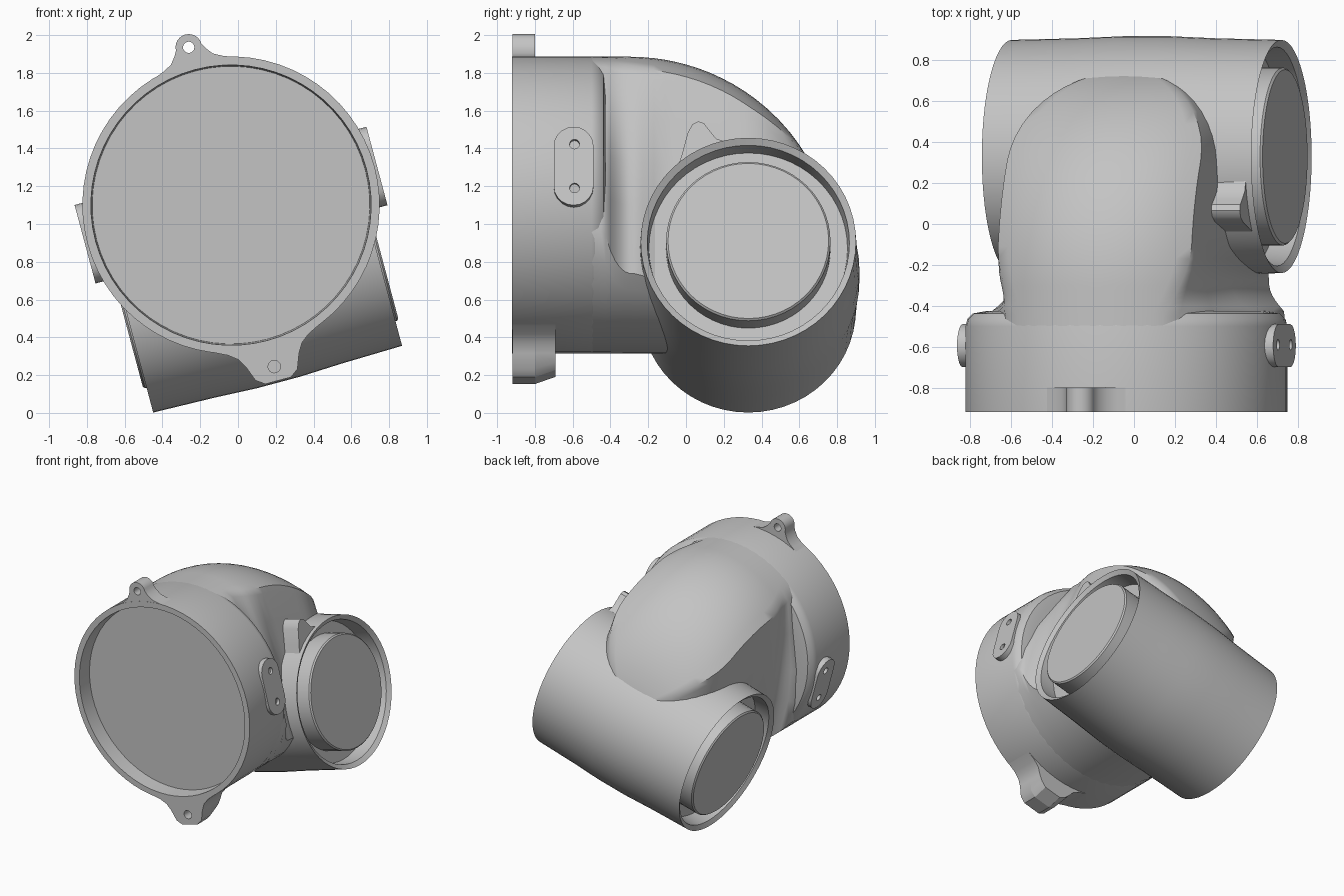
import bpy, bmesh
from math import sin, cos, pi, sqrt, radians
from mathutils import Matrix

if "Cube" in bpy.data.objects:
    bpy.data.objects.remove(bpy.data.objects["Cube"], do_unlink=True)

grey = bpy.data.materials.new("cast_grey")
grey.use_nodes = True
grey.diffuse_color = (0.55, 0.55, 0.55, 1)
grey.node_tree.nodes["Principled BSDF"].inputs["Base Color"].default_value = (0.55, 0.55, 0.55, 1)

# Whole housing is rolled about the main bore axis
FRAME = Matrix.Translation((-0.037, 0, 1.1)) @ Matrix.Rotation(radians(-15), 4, "Y")
ACROSS = Matrix(((0, 0, 1, 0), (1, 0, 0, 0), (0, 1, 0, 0), (0, 0, 0, 1)))
FACING = Matrix.Rotation(pi / 2, 4, "X")
BORE = 0.787


def finish(name, bm, angle=35):
    bmesh.ops.recalc_face_normals(bm, faces=bm.faces)
    mesh = bpy.data.meshes.new(name)
    bm.to_mesh(mesh)
    bm.free()
    obj = bpy.data.objects.new(name, mesh)
    bpy.context.collection.objects.link(obj)
    obj.data.materials.append(grey)
    obj.matrix_world = FRAME
    bpy.ops.object.select_all(action="DESELECT")
    obj.select_set(True)
    bpy.context.view_layer.objects.active = obj
    bpy.ops.object.shade_smooth_by_angle(angle=radians(angle))
    return obj


def loft(name, rings, angle=35):
    """Skin a list of equal closed rings and cap both ends."""
    bm = bmesh.new()
    rows = [[bm.verts.new(p) for p in ring] for ring in rings]
    n = len(rows[0])
    for a, b in zip(rows, rows[1:]):
        for i in range(n):
            j = (i + 1) % n
            bm.faces.new((a[i], a[j], b[j], b[i]))
    bm.faces.new(rows[0])
    bm.faces.new(rows[-1])
    return finish(name, bm, angle)


def circle(r, x=0, y=0, n=20):
    return [(x + r * cos(2 * pi * i / n), y + r * sin(2 * pi * i / n)) for i in range(n)]


def plate(name, outlines, axes, lo, hi):
    """Extrude a filled outline (with holes) from lo to hi along its normal."""
    curve = bpy.data.curves.new(name, "CURVE")
    curve.dimensions = "2D"
    curve.fill_mode = "BOTH"
    curve.extrude = (hi - lo) / 2
    for pts in outlines:
        s = curve.splines.new("POLY")
        s.points.add(len(pts) - 1)
        for p, (x, y) in zip(s.points, pts):
            p.co = (x, y, 0, 1)
        s.use_cyclic_u = True
    tmp = bpy.data.objects.new(name, curve)
    bpy.context.collection.objects.link(tmp)
    mesh = tmp.to_mesh()
    bm = bmesh.new()
    bm.from_mesh(mesh)
    tmp.to_mesh_clear()
    bpy.data.objects.remove(tmp)
    bpy.data.curves.remove(curve)
    bmesh.ops.remove_doubles(bm, verts=bm.verts, dist=0.0005)
    bm.transform(axes @ Matrix.Translation((0, 0, (lo + hi) / 2)))
    return finish(name, bm)


def lug_outline(half, side):
    """Mirror half a lug and close it with an arc buried in the rim wall."""
    foot = [(0.764 * sin(a), side * 0.764 * cos(a)) for a in (0.05 * i for i in range(-7, 8))]
    return half + [(-x, z) for x, z in reversed(half) if x > 0] + foot


# Main round flange with recessed front plate and rounded rear shoulder
profile = [(0.735, -0.80), (0.742, -0.92), (BORE, -0.92), (BORE, -0.5),
           (0.778, -0.465), (0.75, -0.437), (0.68, -0.425)]
loft("main_flange", [[(x, y, z) for x, z in circle(r, n=64)] for r, y in profile])

# Cross barrel with nearly flush discs set in annular grooves at both ends
half = [(0.425, 0.70), (0.435, 0.69), (0.435, 0.54), (0.525, 0.54),
        (0.535, 0.66), (0.57, 0.682), (0.578, 0.35), (0.588, 0.12)]
profile = half + [(r, -x) for r, x in reversed(half)]
loft("cross_barrel", [[(x, y, z) for y, z in circle(r, 0.33, -0.384, 56)] for r, x in profile])


# Elbow: a domed cover over side walls, flared at the flange, dropping to the barrel
def ramp(y, start, end):
    t = min(max((y - start) / (end - start), 0), 1)
    return t * t * (3 - 2 * t)


def elbow_ring(y):
    drop = 1.08 - sqrt(1.166 - max(y + 0.3, 0) ** 2)
    w = 0.37 + 0.12 * sin(pi / 2 * min(max((y + 0.45) / 0.35, 0), 1))
    if y > 0.3:
        w = 0.49 * sqrt(max(1 - ((y - 0.3) / 0.45) ** 2, 0.0005))
    flare = 0.13 * max(0, min(1, (-0.29 - y) / 0.14)) ** 2
    base = 0.58 - 0.06 * ramp(y, -0.27, -0.1) + flare
    base = min(base, w + 0.03) if y > 0.1 else base
    floor = BORE - 0.4 * ramp(y, 0.2, 0.5)
    radius = BORE - 0.001
    n = 16
    top = [w * (2 * i / n - 1) for i in range(n + 1)]
    ring = [(x, sqrt(radius ** 2 - x * x) - drop) for x in top]
    edge = ring[-1][1]
    low = min(-0.15, edge - 0.2)
    f = base - w
    side = [(w + 0.2 * f, edge - 0.05), (w + 0.5 * f, edge * 0.65 + low * 0.35),
            (w + 0.85 * f, edge * 0.3 + low * 0.7), (base, low)]
    under = [base * (1 - 2 * i / n) for i in range(n + 1)]
    bottom = [(x, -min(sqrt(radius ** 2 - x * x), floor)) for x in under]
    ring += side + bottom + [(-x, z) for x, z in reversed(side)]
    return [(x, y, z) for x, z in ring]


stations = [-0.5 + 0.025 * i for i in range(10)] + [-0.23 + 0.06 * i for i in range(14)]
stations += [0.60, 0.64, 0.67, 0.70, 0.72, 0.735, 0.745, 0.75]
loft("elbow", [elbow_ring(y) for y in stations], 40)

# Top lug with a through hole
flank = [(0.29, 0.722), (0.22, 0.752), (0.16, 0.776), (0.115, 0.80), (0.085, 0.838)]
tip = [(0.07 * cos(a), 0.865 + 0.07 * sin(a)) for a in (pi / 12 * i for i in range(7))]
plate("top_lug", [lug_outline(flank + tip, 1), circle(0.03, 0, 0.865)], FACING, 0.8, 0.918)

# Bottom lug: straight front, tapered rear that closes the screw hole
half = [(0.30, -0.726), (0.22, -0.765), (0.175, -0.80), (0.145, -0.85), (0.115, -0.93), (0.07, -0.962)]
outline = lug_outline(half, -1)
plate("bottom_lug_front", [outline, circle(0.033, 0, -0.885)], FACING, 0.80, 0.918)
rear = plate("bottom_lug_rear", [outline], FACING, 0.69, 0.80)
for v in rear.data.vertices:
    if v.co.y > -0.75 and v.co.z < -0.9:
        v.co.z += 0.04

# Side pads with two screw holes each
stadium = [(-0.595 + 0.105 * cos(a), (0.11 if i < 11 else -0.11) + 0.105 * sin(a))
           for i, a in ((i, pi * (i if i < 11 else i - 1) / 10) for i in range(22))]
for name, lo, hi in (("left_pad", 0.6, 0.80), ("right_pad", -0.80, -0.6)):
    plate(name, [stadium, circle(0.026, -0.59, 0.12), circle(0.026, -0.59, -0.12)],
          ACROSS, lo, hi)

# Small finger boss on top of the barrel beside the elbow
boss = [(-0.05, 0.01), (-0.02, 0.11), (0.01, 0.225), (0.035, 0.27), (0.065, 0.285),
        (0.095, 0.275), (0.12, 0.24), (0.16, 0.19), (0.22, 0.17), (0.22, 0.155), (0.07, 0.09)]
plate("barrel_boss", [boss], ACROSS, 0.46, 0.65)
